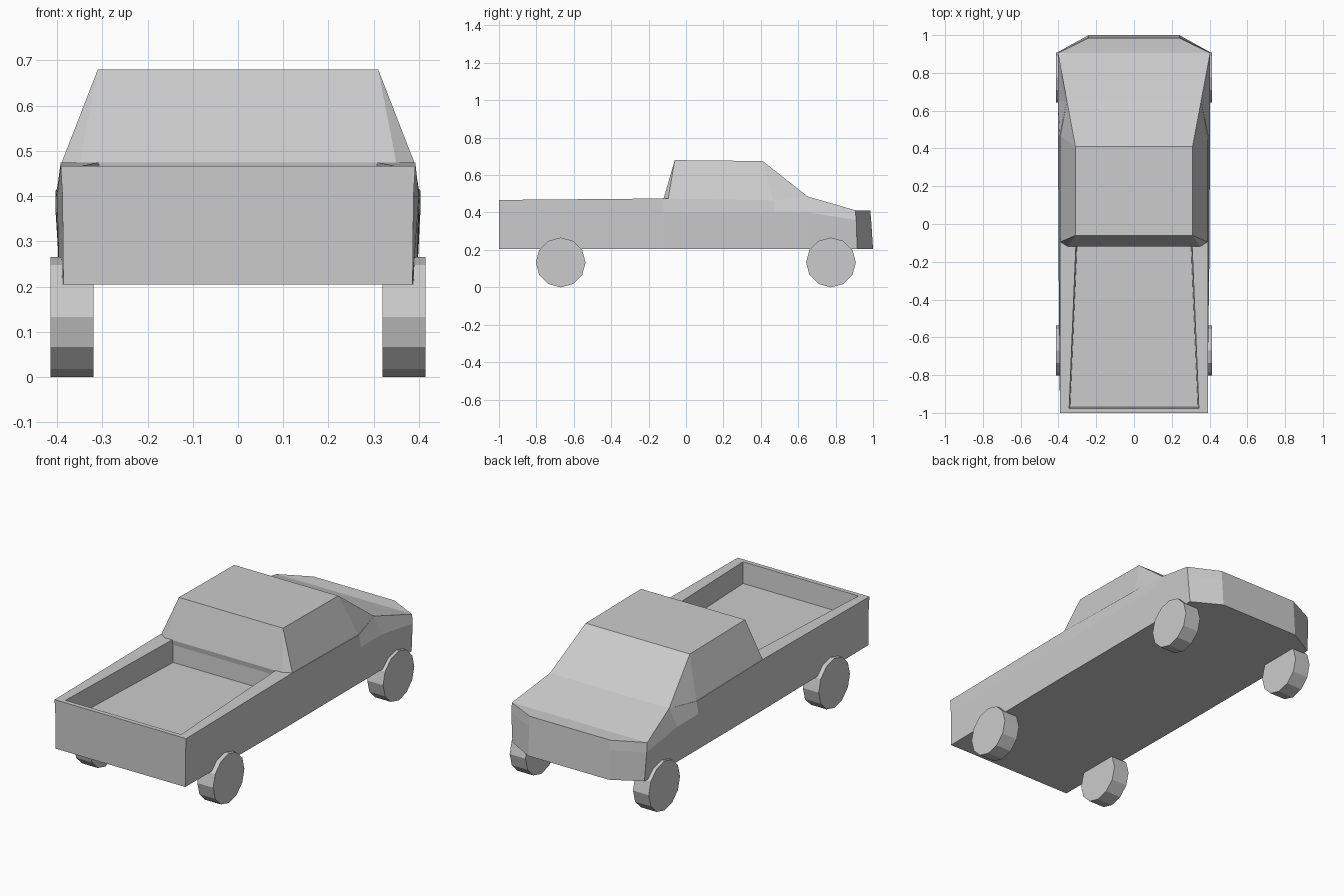
import bpy, bmesh, math
from mathutils import Matrix

if "Cube" in bpy.data.objects:
    bpy.data.objects.remove(bpy.data.objects["Cube"])


def finish(bm, name):
    bmesh.ops.recalc_face_normals(bm, faces=bm.faces[:])
    mesh = bpy.data.meshes.new(name)
    bm.to_mesh(mesh)
    bm.free()
    ob = bpy.data.objects.new(name, mesh)
    bpy.context.collection.objects.link(ob)
    return ob


def hull(name, half_points):
    """Convex solid from points mirrored over x = 0."""
    bm = bmesh.new()
    for x, y, z in half_points:
        for s in (-1, 1):
            bm.verts.new((s * x, y, z))
    res = bmesh.ops.convex_hull(bm, input=bm.verts[:])
    junk = {v for v in res["geom_interior"] + res["geom_unused"]
            if isinstance(v, bmesh.types.BMVert) and v.is_valid}
    bmesh.ops.delete(bm, geom=list(junk), context='VERTS')
    bmesh.ops.dissolve_limit(bm, angle_limit=0.02, verts=bm.verts[:], edges=bm.edges[:])
    return finish(bm, name)


# Lower body: half cross-sections (x, y, z) from sill to belt to shoulder
sections = [
    [(.386, -1, .205), (.388, -1, .40), (.392, -1, .467)],
    [(.395, -.12, .205), (.40, -.12, .40), (.392, -.12, .475)],
    [(.395, .47, .205), (.402, .47, .40), (.392, .47, .465)],
    [(.395, .65, .205), (.403, .65, .40), (.355, .65, .486)],
    [(.393, .915, .205), (.403, .91, .36), (.403, .905, .412)],
    [(.24, 1.0, .205), (.24, .99, .36), (.24, .985, .412)],
]
bm = bmesh.new()
rings = []
for sec in sections:
    right = [bm.verts.new(p) for p in sec]
    left = [bm.verts.new((-x, y, z)) for x, y, z in reversed(sec)]
    rings.append(right + left)
for a, b in zip(rings, rings[1:]):
    for i in range(6):
        j = (i + 1) % 6
        bm.faces.new((a[i], a[j], b[j], b[i]))
bm.faces.new(rings[0])
bm.faces.new(rings[-1])
body = finish(bm, "body")

# Cargo bed: tapered pocket cut into the body
cutter = hull("bed_cutter", [
    (.348, -.982, .56), (.338, -.968, .355),
    (.312, -.11, .56), (.302, -.12, .355)])
cutter.hide_render = True
cutter.hide_viewport = True
cut = body.modifiers.new("bed", 'BOOLEAN')
cut.operation = 'DIFFERENCE'
cut.solver = 'EXACT'
cut.object = cutter

# Cab
hull("cab", [
    (.31, -.06, .68), (.31, .41, .675),
    (.39, -.095, .474), (.35, -.12, .474),
    (.393, .47, .455), (.355, .65, .486),
    (.34, -.105, .38), (.34, .60, .38)])

# Wheels
for side, x in (("left", -.367), ("right", .367)):
    for end, y in (("rear", -.67), ("front", .775)):
        bm = bmesh.new()
        bmesh.ops.create_cone(
            bm, cap_ends=True, segments=12, radius1=.133, radius2=.133, depth=.094,
            matrix=Matrix.Translation((x, y, .133)) @ Matrix.Rotation(math.pi / 2, 4, 'Y'))
        finish(bm, f"{end}_{side}_wheel")
